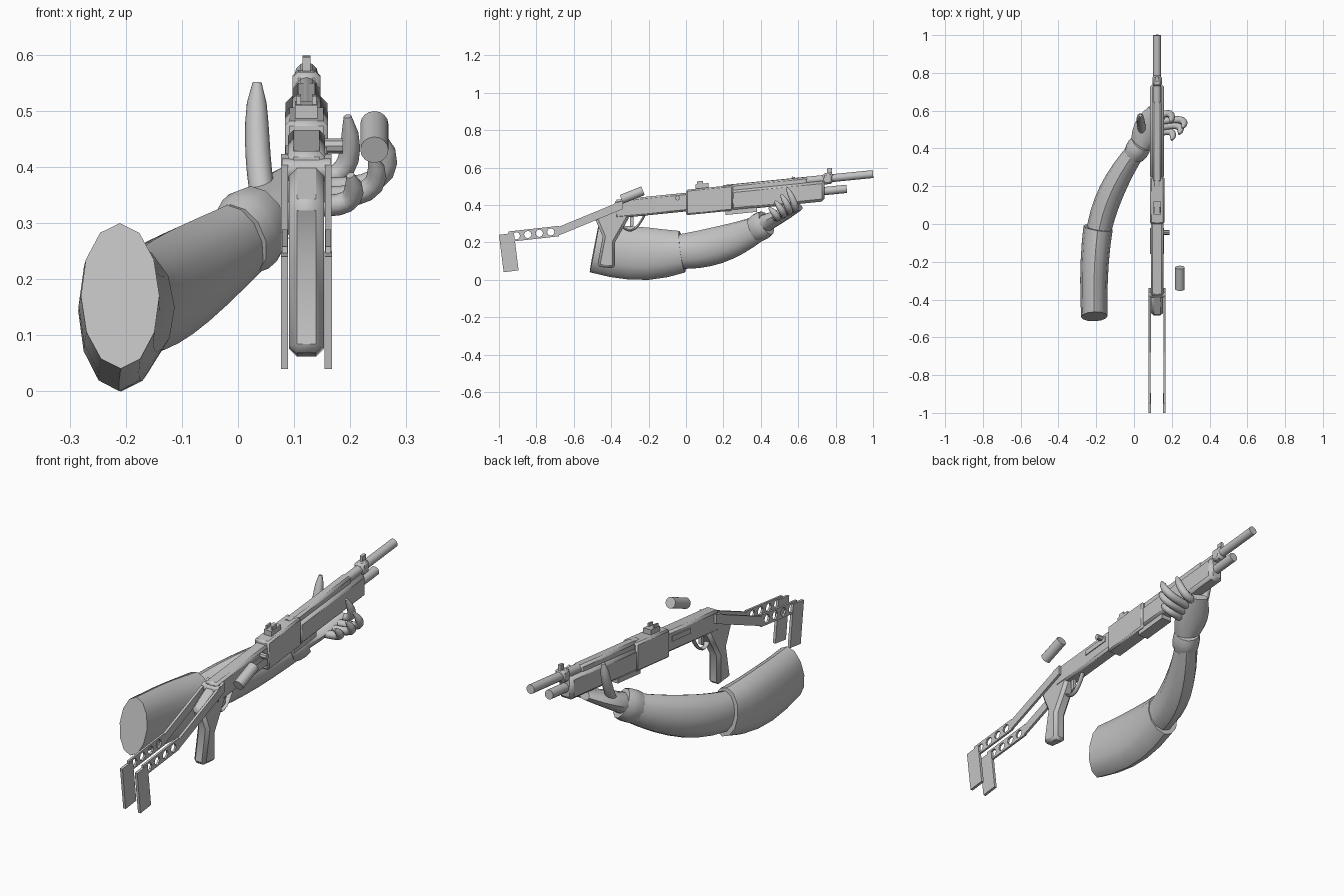
import bpy, bmesh
from math import sin, cos, pi, sqrt
from mathutils import Vector

if "Cube" in bpy.data.objects:
    bpy.data.objects.remove(bpy.data.objects["Cube"], do_unlink=True)

GREY = (.55, .55, .55, 1)
mat = bpy.data.materials.new("plain grey")
mat.use_nodes = True
mat.diffuse_color = GREY
mat.node_tree.nodes["Principled BSDF"].inputs["Base Color"].default_value = GREY

GUN_X = .122
UP, FORWARD = Vector((0, 0, 1)), Vector((0, 1, 0))
made = []


def finish(name, bm, bevel=0):
    bmesh.ops.recalc_face_normals(bm, faces=bm.faces[:])
    mesh = bpy.data.meshes.new(name)
    bm.to_mesh(mesh)
    bm.free()
    mesh.materials.append(mat)
    obj = bpy.data.objects.new(name, mesh)
    bpy.context.collection.objects.link(obj)
    if bevel:
        mod = obj.modifiers.new("bevel", "BEVEL")
        mod.width, mod.segments = bevel, 1
        mod.limit_method, mod.angle_limit = "ANGLE", .6
    made.append(obj)


def profile(name, outline, width, x=GUN_X, holes=(), radius=.02, bevel=0):
    """Side outline in (y, z) given a width along x; holes are octagons."""
    bm = bmesh.new()
    corners = [(cos(k * pi / 4), sin(k * pi / 4)) for k in range(8)]
    loops = [outline] + [[(y + radius * c, z + radius * s) for c, s in corners]
                         for y, z in holes]
    edges = []
    for loop in loops:
        verts = [bm.verts.new((x - width / 2, y, z)) for y, z in loop]
        if holes:
            edges += [bm.edges.new((v, verts[i - 1])) for i, v in enumerate(verts)]
        else:
            bm.faces.new(verts)
    if holes:
        bmesh.ops.triangle_fill(bm, edges=edges, use_beauty=True)
    out = bmesh.ops.extrude_face_region(bm, geom=bm.faces[:])
    moved = [g for g in out["geom"] if isinstance(g, bmesh.types.BMVert)]
    bmesh.ops.translate(bm, verts=moved, vec=(width, 0, 0))
    finish(name, bm, bevel)


def bar(name, start, end, height, width, **options):
    """Sloped bar between two (y, z) points, with upright ends."""
    half = height / 2
    outline = [(start[0], start[1] - half), (start[0], start[1] + half),
               (end[0], end[1] + half), (end[0], end[1] - half)]
    profile(name, outline, width, **options)


def bore(y):
    """Height of the barrel axis, which rises gently towards the muzzle."""
    return .465 + y / 10


def gun_block(name, back, front, top, bottom, width, **options):
    """Block that follows the barrel axis, with top and bottom offset from it."""
    middle = (top + bottom) / 2
    bar(name, (back, bore(back) + middle), (front, bore(front) + middle),
        top - bottom, width, **options)


def sweep(name, start, control, end, size, steps=8, sides=12, ref=UP):
    """Tube along a quadratic curve; size(t) gives the side and upright radii."""
    a, c, b = Vector(start), Vector(control), Vector(end)
    bm = bmesh.new()
    loops = []
    for i in range(steps + 1):
        t = i / steps
        center = a.lerp(c, t).lerp(c.lerp(b, t), t)
        along = (c - a).lerp(b - c, t)
        side = along.cross(ref).normalized()
        up = side.cross(along).normalized()
        wide, tall = size(t)
        angles = [2 * pi * k / sides for k in range(sides)]
        loops.append([bm.verts.new(center + side * wide * cos(q) + up * tall * sin(q))
                      for q in angles])
    for low, high in zip(loops, loops[1:]):
        for k in range(sides):
            bm.faces.new((low[k - 1], low[k], high[k], high[k - 1]))
    bm.faces.new(loops[0])
    bm.faces.new(loops[-1])
    finish(name, bm)


def rod(name, start, end, radius, **options):
    middle = (Vector(start) + Vector(end)) / 2
    sweep(name, start, middle, end, lambda t: (radius, radius), steps=1, **options)


def gun_tube(name, back, front, drop, radius):
    rod(name, (GUN_X, back, bore(back) - drop), (GUN_X, front, bore(front) - drop), radius)


# Barrel, magazine tube and fore-end
gun_tube("barrel", .2, 1, 0, .021)
gun_tube("magazine_tube", .6, .86, .065, .022)
gun_block("heat_shield", .22, .65, .02, -.03, .05, bevel=.01)
gun_block("fore_end", .24, .74, -.01, -.12, .075, bevel=.014)
gun_block("fore_end_lip", .21, .38, -.11, -.14, .055)

# Receiver
gun_block("receiver", 0, .25, .016, -.12, .077, bevel=.008)
gun_block("receiver_rear", -.38, .02, 0, -.1, .066, bevel=.01)
gun_block("ejection_port_cover", -.16, -.02, -.025, -.05, .074)
rod("charging_handle", (GUN_X, -.045, .437), (.187, -.045, .437), .013, sides=8)

# Pistol grip, trigger and guard
profile("pistol_grip", [(-.37, .41), (-.49, .335), (-.445, .23), (-.475, .07),
                        (-.38, .06), (-.38, .2), (-.34, .27), (-.3, .34)],
        .062, bevel=.014)
bar("trigger", (-.3, .31), (-.28, .32), .06, .014)
sweep("trigger_guard", (GUN_X, -.36, .31), (GUN_X, -.29, .2), (GUN_X, -.22, .35),
      lambda t: (.012, .006), sides=8)

# Sights
gun_block("rear_sight_base", .05, .12, .04, .01, .04)
for s in (-1, 1):
    gun_block("rear_sight_wing", .06, .09, .055, .03, .008, x=GUN_X + s * .014)
gun_block("front_sight_band", .73, .785, .03, -.03, .05, bevel=.01)
gun_block("front_sight", .755, .78, .055, .02, .014)

# Folding stock: mirrored arms, perforated plates and butt plates
rod("stock_hinge", (.078, -.37, .395), (.166, -.37, .395), .02)
for label, s in (("left", 1), ("right", -1)):
    x = GUN_X + s * .039
    tail, bend, hinge = Vector((-.95, .23)), Vector((-.68, .26)), Vector((-.34, .4))
    bar(label + "_stock_arm", bend, hinge, .046, .012, x=x)
    bar(label + "_stock_plate", tail, bend, .056, .01, x=x,
        holes=[tail.lerp(bend, (k + .7) / 4.4) for k in range(4)])
    profile(label + "_butt_plate", [(-1, .24), (-.975, .04), (-.895, .05), (-.92, .25)],
            .013, x=x)

# Loose shell
rod("shell", (.243, -.345, .43), (.243, -.23, .476), .025, sides=16)

# Sleeve, forearm, cuff and palm
sweep("upper_arm", (-.21, -.49, .17), (-.22, -.23, .12), (-.19, -.02, .15),
      lambda t: (.07 + .008 * t, .132 + .02 * sin(pi * t) - .02 * t), steps=5)
sweep("forearm", (-.19, -.06, .15), (-.155, .17, .155), (.02, .4, .28),
      lambda t: (.065 + .01 * sin(pi * t) - .015 * t, .09 + .02 * sin(pi * t) - .022 * t))
sweep("cuff", (0, .365, .268), (.02, .4, .285), (.04, .43, .303),
      lambda t: (.057 + .007 * sin(pi * t), .07 + .008 * sin(pi * t)), steps=3)
sweep("palm", (.03, .4, .29), (.07, .5, .34), (.12, .6, .39),
      lambda t: (.048 + .028 * sin(pi * t), .052 - .03 * t), steps=6)


def digit_size(radius):
    """Slight taper that closes to a rounded tip."""
    return lambda t: (radius * sqrt(1.15 - t ** 6),) * 2


# Thumb, and fingers that curl up from the edge of the palm
sweep("thumb", (.05, .47, .32), (.03, .55, .4), (.034, .575, .55),
      digit_size(.021), sides=10, ref=FORWARD)
first, last = Vector((.12, .57, .38)), Vector((.11, .475, .335))
names = ("index_finger", "middle_finger", "ring_finger", "little_finger")
for i, (name, reach) in enumerate(zip(names, (.075, .14, .125, .09))):
    base = first.lerp(last, i / 3)
    sweep(name, base, base + Vector((reach * 1.35, .04, -.02)),
          base + Vector((reach, -.03, .11 - .02 * i)),
          digit_size(.018), sides=10, ref=FORWARD)

# Smooth shading with sharp edges kept
bpy.ops.object.select_all(action="DESELECT")
for obj in made:
    obj.select_set(True)
bpy.context.view_layer.objects.active = made[0]
bpy.ops.object.shade_smooth_by_angle(angle=.7)
